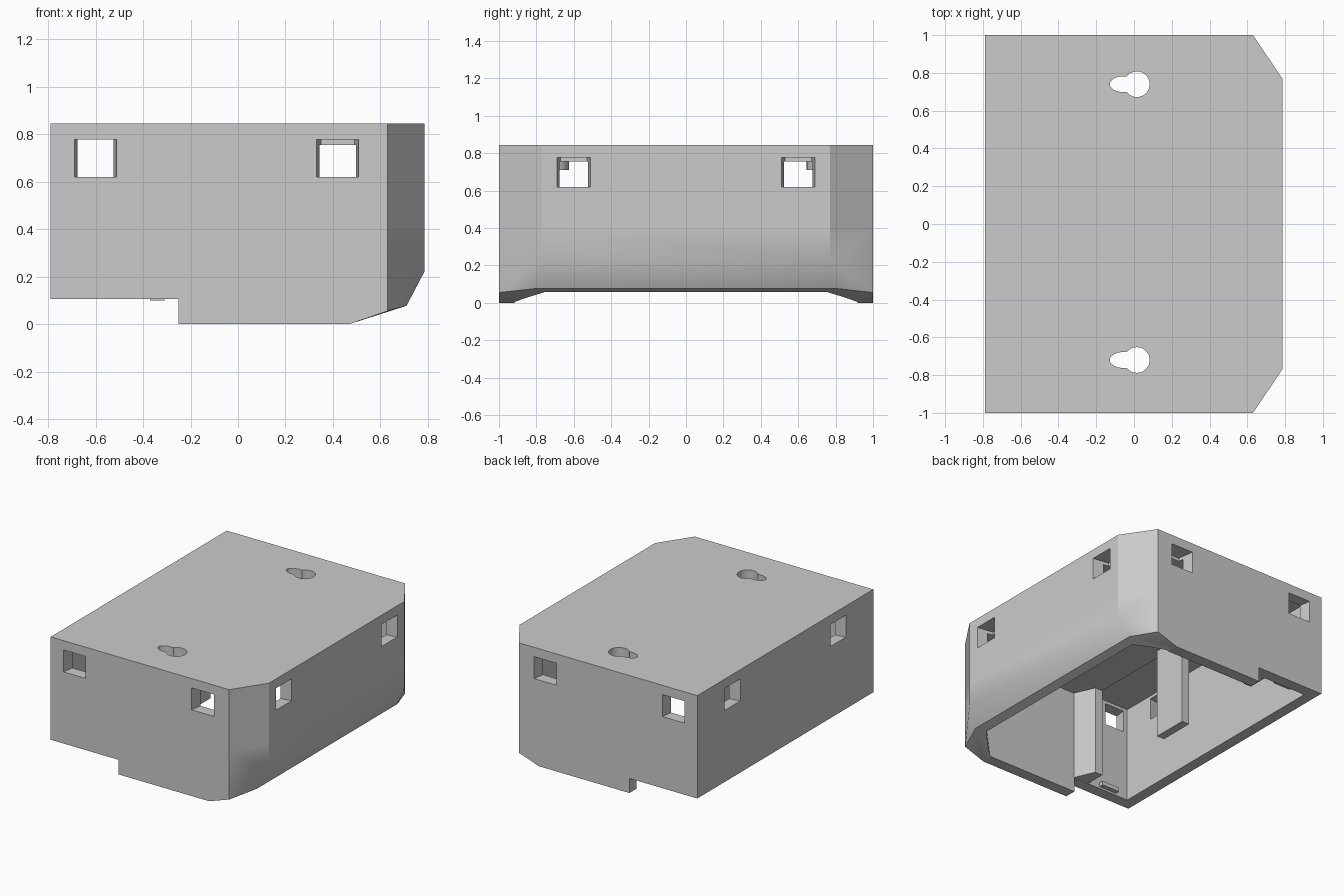
import bpy, bmesh, math
from mathutils import Vector

old = bpy.data.objects.get("Cube")
if old:
    bpy.data.objects.remove(old, do_unlink=True)

grey = bpy.data.materials.new("plain_grey")
grey.use_nodes = True
COLOUR = (0.6, 0.6, 0.6, 1)
grey.diffuse_color = COLOUR
grey.node_tree.nodes["Principled BSDF"].inputs["Base Color"].default_value = COLOUR


def finish(name, bm):
    bmesh.ops.recalc_face_normals(bm, faces=bm.faces)
    mesh = bpy.data.meshes.new(name)
    bm.to_mesh(mesh)
    bm.free()
    mesh.materials.append(grey)
    obj = bpy.data.objects.new(name, mesh)
    bpy.context.collection.objects.link(obj)
    return obj


def hull(name, points, mirror=False, split=None):
    """Convex solid from corner points, optionally mirrored across y."""
    bm = bmesh.new()
    for x, y, z in points:
        for s in ((1, -1) if mirror else (1,)):
            bm.verts.new((x, y * s, z))
    bmesh.ops.convex_hull(bm, input=bm.verts)
    bmesh.ops.dissolve_limit(bm, angle_limit=0.02, verts=bm.verts, edges=bm.edges)
    if split:
        bmesh.ops.bisect_plane(bm, geom=bm.verts[:] + bm.edges[:] + bm.faces[:],
                               plane_co=(0, 0, split), plane_no=(0, 0, 1))
    return finish(name, bm)


def block(name, x0, x1, y0, y1, z0, z1):
    return hull(name, [(x, y, z) for x in (x0, x1) for y in (y0, y1) for z in (z0, z1)])


def prism(name, outline, z0, z1):
    return hull(name, [(x, y, z) for x, y in outline for z in (z0, z1)])


def oval(name, x, y, rx, ry, z0, z1, sides=32):
    turn = [2 * math.pi * i / sides for i in range(sides)]
    return prism(name, [(x + rx * math.cos(a), y + ry * math.sin(a)) for a in turn], z0, z1)


def combine(target, tool, operation="DIFFERENCE"):
    mod = target.modifiers.new("bool", "BOOLEAN")
    mod.operation, mod.solver, mod.object = operation, "EXACT", tool
    bpy.context.view_layer.objects.active = target
    bpy.ops.object.modifier_apply(modifier=mod.name)
    bpy.data.objects.remove(tool, do_unlink=True)


def window(face, side, along):
    """Opening that narrows towards the inside of the wall."""
    points = []
    for depth, half in ((0.01, 0.09), (-0.09, 0.071), (-0.12, 0.071)):
        for t in (along - half, along + half):
            for z in (0.62, 0.778):
                out = side * (face + depth)
                points.append((out, t, z) if abs(face) < 0.9 else (t, out, z))
    return hull("window_cutter", points)


# Outer shell with chamfered corners and a sloping lower edge
TOP, END = 0.845, 0.785
shell = hull("housing", [(-0.79, 1, 0), (-0.79, 1, TOP), (0.63, 1, TOP), (END, 0.77, TOP),
                         (END, 0.77, 0.22), (0.71, 0.80, 0.077), (0.63, 1, 0.055),
                         (0.47, 1, 0)], mirror=True, split=0.4)

# Open underside, deeper ceiling pocket and low notch
combine(shell, hull("cavity_cutter", [(-0.71, 0.917, -0.1), (-0.71, 0.917, 0.755),
                                      (0.59, 0.917, 0.755), (0.705, 0.74, 0.755),
                                      (0.705, 0.74, 0.24), (0.60, 0.77, -0.1),
                                      (0.47, 0.917, -0.1)], mirror=True))
combine(shell, block("pocket_cutter", -0.71, -0.37, -0.917, 0.917, 0.6, 0.80))
combine(shell, block("notch_cutter", -1, -0.25, -1.2, 1.2, -0.2, 0.105))

# Wall windows
for side in (-1, 1):
    for x in (-0.6, 0.42):
        combine(shell, window(1.0, side, x))
    for y in (-0.6, 0.6):
        combine(shell, window(END if side > 0 else 0.79, side, y))

# Keyhole hangers, each with a short collar inside
for y in (-0.72, 0.74):
    combine(shell, oval("keyhole_collar", 0.015, y, 0.095, 0.095, 0.71, 0.77), "UNION")
    combine(shell, oval("round_cutter", 0.015, y, 0.068, 0.068, 0.6, 1))
    combine(shell, oval("slot_cutter", -0.055, y, 0.073, 0.042, 0.6, 1))

# Inner dividers and small catches on the walls
parts = [shell, block("centre_divider", -0.37, -0.31, -0.13, 0.13, 0.10, 0.78)]
for s, label in ((-1, "right"), (1, "left")):
    outline = [(-0.24, s * 0.93), (-0.31, s * 0.77), (-0.37, s * 0.77), (-0.37, s * 0.93)]
    parts.append(prism(label + "_divider", outline, 0.106, 0.78))
    parts.append(block(label + "_catch", -0.61, -0.47, s * 0.885, s * 0.93, 0.12, 0.15))

# Smooth shading with sharp edges kept
bpy.ops.object.select_all(action="DESELECT")
for part in parts:
    part.select_set(True)
bpy.context.view_layer.objects.active = shell
bpy.ops.object.shade_smooth_by_angle(angle=math.radians(30))
